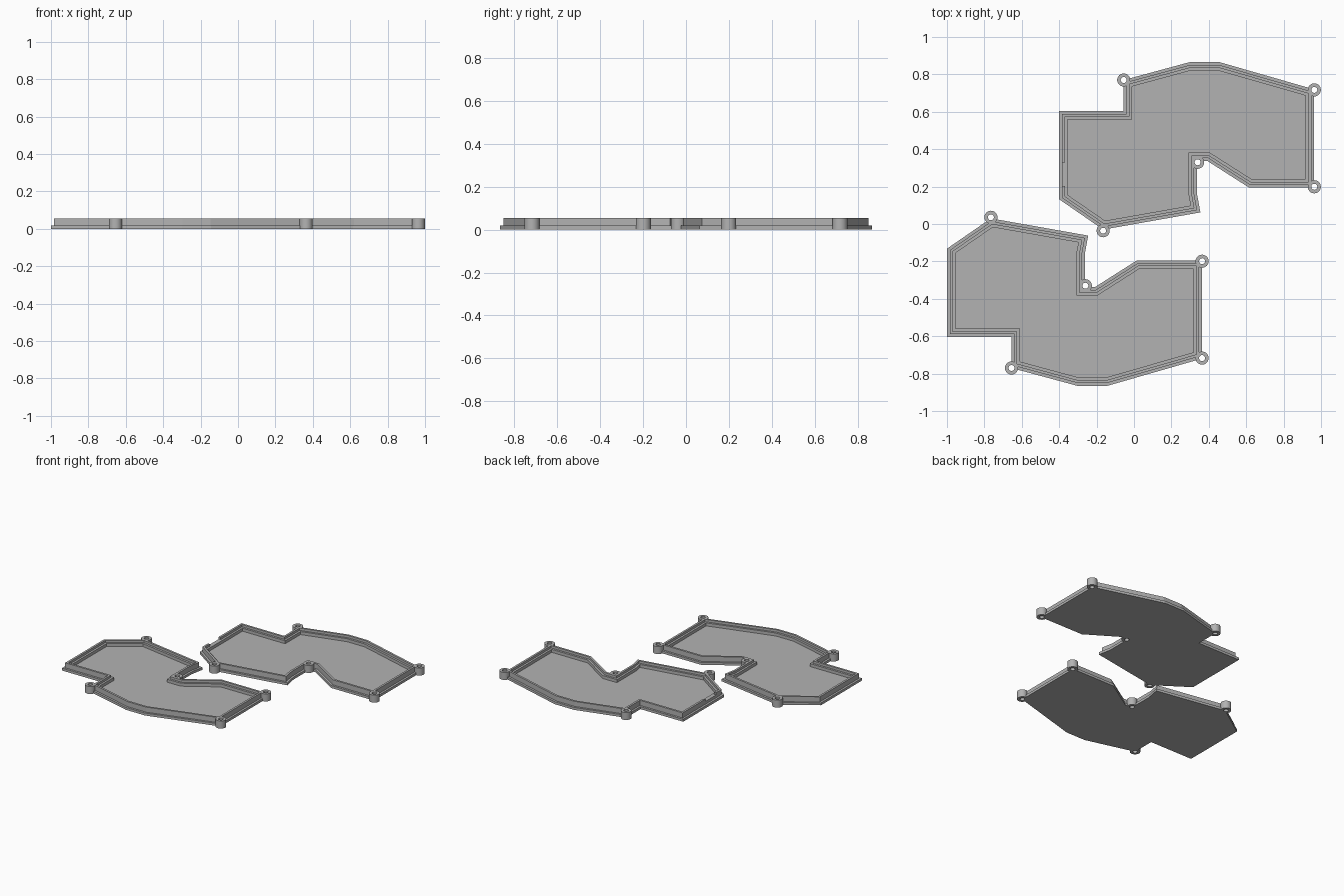
import bpy, bmesh, math
from mathutils import Vector

if "Cube" in bpy.data.objects:
    bpy.data.objects.remove(bpy.data.objects["Cube"])

grey = bpy.data.materials.new("plain grey")
grey.diffuse_color = (0.45, 0.45, 0.45, 1)
grey.use_nodes = True
grey.node_tree.nodes["Principled BSDF"].inputs["Base Color"].default_value = grey.diffuse_color

# Outer outline of one tray, counter-clockwise
OUTLINE = [(-0.40, 0.604), (-0.40, 0.132), (-0.165, -0.03), (0.355, 0.062),
           (0.337, 0.16), (0.337, 0.337), (0.392, 0.337), (0.615, 0.195),
           (0.963, 0.195), (0.963, 0.72), (0.455, 0.866), (0.30, 0.866),
           (-0.055, 0.77), (-0.055, 0.604)]
# Wall section: inset from the outline, height
SECTION = [(0, 0), (0, 0.018), (0.015, 0.018), (0.015, 0.055),
           (0.03, 0.055), (0.03, 0.038), (0.045, 0.038), (0.045, 0.016)]
BOSSES = [(-0.165, -0.036), (0.34, 0.33), (0.964, 0.199), (0.964, 0.717), (-0.055, 0.77)]
BOSS_R, HOLE_R, TOP = 0.035, 0.016, 0.055


def inset(points, d):
    """Move every edge of the outline inwards by d."""
    result = []
    n = len(points)
    for i in range(n):
        a, b, c = (Vector(points[(i + k) % n]) for k in (-1, 0, 1))
        e1, e2 = (b - a).normalized(), (c - b).normalized()
        n1, n2 = Vector((-e1.y, e1.x)), Vector((-e2.y, e2.x))
        result.append(b + (n1 + n2) * d / (1 + n1.dot(n2)))
    return result


def make_object(name, bm):
    bmesh.ops.recalc_face_normals(bm, faces=bm.faces[:])
    mesh = bpy.data.meshes.new(name)
    bm.to_mesh(mesh)
    bm.free()
    mesh.materials.append(grey)
    obj = bpy.data.objects.new(name, mesh)
    bpy.context.collection.objects.link(obj)
    return obj


def bridge(bm, lower, upper):
    n = len(lower)
    for i in range(n):
        j = (i + 1) % n
        bm.faces.new((lower[i], lower[j], upper[j], upper[i]))


def circle(bm, x, y, r, z, n=32):
    return [bm.verts.new((x + r * math.cos(2 * math.pi * i / n),
                          y + r * math.sin(2 * math.pi * i / n), z)) for i in range(n)]


def cut(obj, cutter):
    mod = obj.modifiers.new("cut", 'BOOLEAN')
    mod.operation, mod.solver, mod.object = 'DIFFERENCE', 'EXACT', cutter
    bpy.context.view_layer.objects.active = obj
    bpy.ops.object.modifier_apply(modifier=mod.name)
    bpy.data.objects.remove(cutter)


def build_half(side, dx, flip):
    place = lambda p: (p[0] + dx, p[1] * flip)

    # Stepped tray with flange, wall, ledge and floor
    bm = bmesh.new()
    rings = [[bm.verts.new((*place(p), z)) for p in inset(OUTLINE, d)] for d, z in SECTION]
    for low, high in zip(rings, rings[1:]):
        bridge(bm, low, high)
    bm.faces.new(rings[0])
    bm.faces.new(rings[-1])
    tray = make_object(side + "_tray", bm)

    # Cable notch in the end wall
    bm = bmesh.new()
    bmesh.ops.create_cube(bm, size=1)
    for v in bm.verts:
        x, y = place((-0.395 + v.co.x * 0.07, 0.265 + v.co.y * 0.125))
        v.co = (x, y, 0.0685 + v.co.z * 0.06)
    cut(tray, make_object("notch_cutter", bm))

    # Clear the tray where the screw bosses stand
    bm = bmesh.new()
    for p in BOSSES:
        x, y = place(p)
        low, high = (circle(bm, x, y, BOSS_R - 0.0005, z) for z in (-0.05, 0.1))
        bridge(bm, low, high)
        bm.faces.new(low)
        bm.faces.new(high)
    cut(tray, make_object("boss_cutter", bm))

    # Screw bosses with through holes
    bm = bmesh.new()
    for p in BOSSES:
        x, y = place(p)
        loops = [circle(bm, x, y, r, z) for r, z in
                 ((BOSS_R, 0), (BOSS_R, TOP), (HOLE_R, TOP), (HOLE_R, 0))]
        for i in range(4):
            bridge(bm, loops[i], loops[(i + 1) % 4])
    bosses = make_object(side + "_screw_bosses", bm)
    bpy.ops.object.select_all(action='DESELECT')
    bosses.select_set(True)
    bpy.context.view_layer.objects.active = bosses
    bpy.ops.object.shade_smooth_by_angle(angle=math.radians(30))


build_half("back", 0.0, 1)
build_half("front", -0.6, -1)
